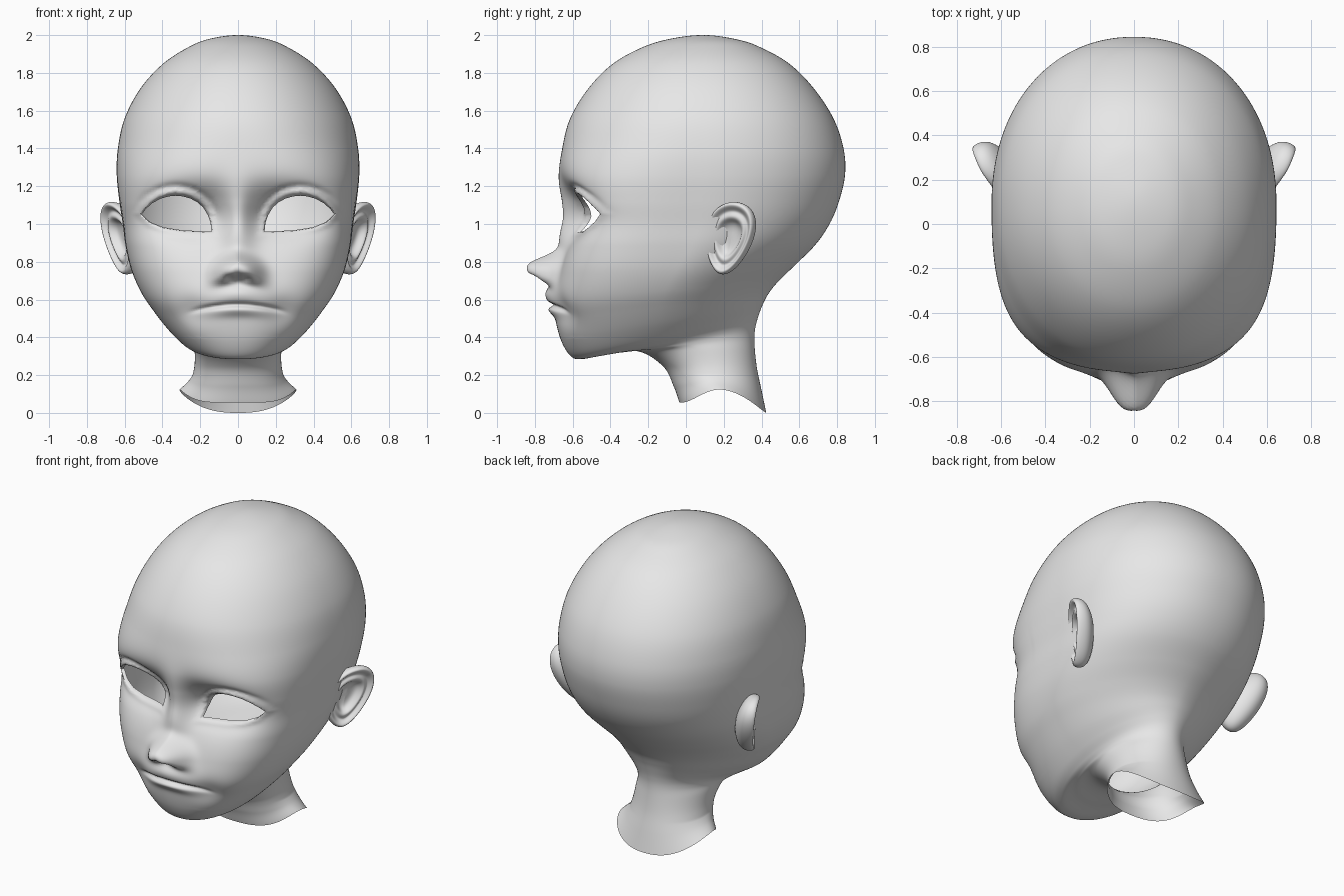
import bpy, bmesh
from math import sin, cos, exp, pi
from mathutils import Vector

cube = bpy.data.objects.get("Cube")
if cube:
    bpy.data.objects.remove(cube, do_unlink=True)

GREY = (0.8, 0.8, 0.8, 1.0)
skin = bpy.data.materials.new("plain grey")
skin.use_nodes = True
skin.diffuse_color = GREY
for node in skin.node_tree.nodes:
    if node.type == 'BSDF_PRINCIPLED':
        node.inputs["Base Color"].default_value = GREY

SEGMENTS = 240   # points around the head
STEPS = 13       # rings between two sections

# Head sections from crown to neck: front y, front z, back y, back z, half width
SECTIONS = [
    (.11, 2.0, .11, 2.0, 0),
    (-.06, 1.985, .28, 1.975, .15),
    (-.22, 1.94, .395, 1.935, .26),
    (-.385, 1.85, .545, 1.85, .395),
    (-.515, 1.72, .675, 1.72, .515),
    (-.613, 1.56, .78, 1.56, .6),
    (-.655, 1.4, .834, 1.4, .636),
    (-.667, 1.26, .842, 1.26, .642),
    (-.64, 1.12, .81, 1.12, .628),
    (-.61, 1.0, .76, 1.0, .61),
    (-.63, .88, .685, .89, .595),
    (-.67, .74, .575, .78, .565),
    (-.7, .6, .488, .695, .515),
    (-.69, .49, .436, .63, .455),
    (-.66, .38, .405, .57, .385),
    (-.61, .3, .386, .52, .315),
    (-.55, .285, .37, .465, .265),
    (-.42, .31, .362, .41, .24),
    (-.25, .325, .364, .34, .23),
    (-.12, .245, .376, .235, .232),
    (-.065, .14, .4, .12, .262),
    (-.035, .055, .425, 0, .31),
]

# Outline of the left eye opening (x, z), counter-clockwise
EYE = [(.135, .955), (.2, .957), (.3, .963), (.4, .98), (.47, 1.01), (.515, 1.055),
       (.495, 1.083), (.46, 1.117), (.415, 1.143), (.37, 1.157), (.33, 1.161),
       (.29, 1.157), (.25, 1.145), (.21, 1.122), (.18, 1.093), (.155, 1.05), (.14, 1.005)]
EYE_LINES = []
for (ax, az), (bx, bz) in zip(EYE, EYE[1:] + EYE[:1]):
    out = Vector((bz - az, ax - bx)).normalized()
    EYE_LINES.append((ax, az, out.x, out.y))


def catmull(a, b, c, d, t):
    return [.5 * (2 * q + (r - p) * t + (2 * p - 5 * q + 4 * r - s) * t * t
                  + (3 * q - p - 3 * r + s) * t ** 3) for p, q, r, s in zip(a, b, c, d)]


def bell(d, size, power=2):
    return exp(-abs(d / size) ** power)


def eye_distance(x, z):
    return max((x - ax) * nx + (z - az) * nz for ax, az, nx, nz in EYE_LINES)


def face_relief(x, z):
    """How far the face stands forward of the plain head at x, z."""
    ax = abs(x)
    # nose: bridge, rounded tip, nostrils
    d = .1 * bell(x, .09) * bell(z - 1.02, .165)
    tip = z - .775 + .3 * ax
    d += .17 * bell(x, .122, 3) * (bell(tip, .064, 2.2) if tip > 0 else bell(tip, .062, 3))
    d -= .035 * bell(ax - .045, .026) * bell(z - .715, .016)
    # lips, the line between them and the mouth corners
    line = .572 - .6 * x * x
    d += .048 * bell(x, .15) * bell(z - line - .062, .065)
    d += .022 * bell(x, .14) * bell(z - line + .028, .03)
    d -= .028 * bell(x, .22, 6) * bell(z - line, .013)
    d -= .03 * bell(ax - .24, .09) * bell(z - .54, .08)
    # eye sockets, lids and lid creases
    for side in (1, -1):
        d -= .12 * bell(x * side - .25, .22) * bell(z - 1.06, .125)
    if .05 < ax < .65 and .85 < z < 1.3:
        gap = eye_distance(ax, z)
        near = bell(ax - .32, .215, 6)
        d += (.016 if z > 1.05 else .01) * near * bell(gap - .008, .018)
        if z > 1:
            d -= .01 * near * bell(gap - .042, .016) * min(1, (z - 1) * 15)
    return d


def head_ring(section):
    yf, zf, yb, zb, width = section
    middle = (zf + zb) / 2
    bow = .11 * max(0, 1 - middle / .2)
    n_front = 2.05 + 1.4 * bell(middle - .96, .37)
    n_back = 2.12 - .27 * bell(middle - .6, .3)
    ring = []
    for k in range(SEGMENTS):
        angle = 2 * pi * k / SEGMENTS
        c, s = -cos(angle), sin(angle)
        n = n_front if c < 0 else n_back
        r = (abs(c) ** n + abs(s) ** n) ** (-1 / n)
        c, s = c * r, s * r
        t = (c + 1) / 2
        x = width * s
        y = yf + (yb - yf) * t
        z = zf + (zb - zf) * t + bow * (1 - c * c) ** (2 if c < 0 else 1.2)
        if y < -.2 and .4 < z < 1.6:
            y -= face_relief(x, z)
        ring.append((x, y, z))
    return ring


def loft(bm, rings):
    rows = [[bm.verts.new(p) for p in ring] for ring in rings]
    for upper, lower in zip(rows, rows[1:]):
        for k in range(len(upper)):
            j = (k + 1) % len(upper)
            bm.faces.new((upper[k], lower[k], lower[j], upper[j]))
    bmesh.ops.remove_doubles(bm, verts=bm.verts[:], dist=.00002)


def finish(bm, name):
    bmesh.ops.recalc_face_normals(bm, faces=bm.faces[:])
    for f in bm.faces:
        f.smooth = True
    mesh = bpy.data.meshes.new(name)
    bm.to_mesh(mesh)
    bm.free()
    mesh.materials.append(skin)
    obj = bpy.data.objects.new(name, mesh)
    bpy.context.collection.objects.link(obj)
    return obj


def cut_eye(bm, side):
    """Open one eye and turn its rim inwards."""
    def inside(p, lines):
        x = p.x * side
        return (p.y < -.2 and .1 < x < .55 and .92 < p.z < 1.2 and
                all((x - ax) * nx + (p.z - az) * nz < 0 for ax, az, nx, nz in lines))

    for i, (ax, az, nx, nz) in enumerate(EYE_LINES):
        faces = [f for f in bm.faces if inside(f.calc_center_median(), EYE_LINES[:i])]
        edges = {e for f in faces for e in f.edges}
        verts = {v for f in faces for v in f.verts}
        bmesh.ops.bisect_plane(bm, geom=faces + list(edges) + list(verts), dist=.00005,
                               plane_co=(ax * side, 0, az), plane_no=(nx * side, 0, nz))
    hole = [f for f in bm.faces if inside(f.calc_center_median(), EYE_LINES)]
    bmesh.ops.delete(bm, geom=hole, context='FACES')
    rim = [e for e in bm.edges if e.is_boundary and e.verts[0].co.z > .8
           and e.verts[0].co.x * side > 0]
    new = bmesh.ops.extrude_edge_only(bm, edges=rim)["geom"]
    for v in new:
        if isinstance(v, bmesh.types.BMVert):
            v.co.x += (.32 * side - v.co.x) * .03
            v.co.z += (1.02 - v.co.z) * .08
            v.co.y += .025


# Head and neck, open at the bottom
first, second = SECTIONS[0], SECTIONS[1]
before = (second[2], second[3], second[0], second[1], -second[4])
after = tuple(2 * p - q for p, q in zip(SECTIONS[-1], SECTIONS[-2]))
points = [before] + SECTIONS + [after]
rings = []
for i in range(1, len(points) - 2):
    for k in range(STEPS):
        rings.append(head_ring(catmull(*points[i - 1:i + 3], k / STEPS)))
rings.append(head_ring(SECTIONS[-1]))
bm = bmesh.new()
loft(bm, rings)
cut_eye(bm, 1)
cut_eye(bm, -1)
finish(bm, "head")

# Ears: bowl, inner fold, outer rim and rounded back (scale, height)
EAR = [(0, -.045), (.25, -.045), (.43, -.035), (.54, 0), (.64, .002), (.74, -.014), (.83, .005),
       (.92, .022), (1, .008), (1.01, -.022), (.95, -.052), (.78, -.08), (.45, -.105), (0, -.11)]
centre = Vector((.64, .22, .925))
back = Vector((.43, .9, 0))
up = Vector((.2, .15, .97))
outward = Vector((.9, -.43, 0))
ear_rings = []
for scale, height in EAR:
    ring = []
    for k in range(32):
        a = 2 * pi * k / 32
        u = .14 * cos(a) * (1 + .25 * sin(a))
        v = .198 * sin(a)
        sink = .025 * scale * max(0, -cos(a))   # front edge runs into the head
        ring.append(centre + back * u * scale + up * v * scale + outward * (height - sink))
    ear_rings.append(ring)
bm = bmesh.new()
loft(bm, ear_rings)
ears = finish(bm, "ears")
ears.modifiers.new("other side", 'MIRROR')
ears.modifiers.new("rounding", 'SUBSURF').levels = 2
ears.modifiers["rounding"].render_levels = 2
